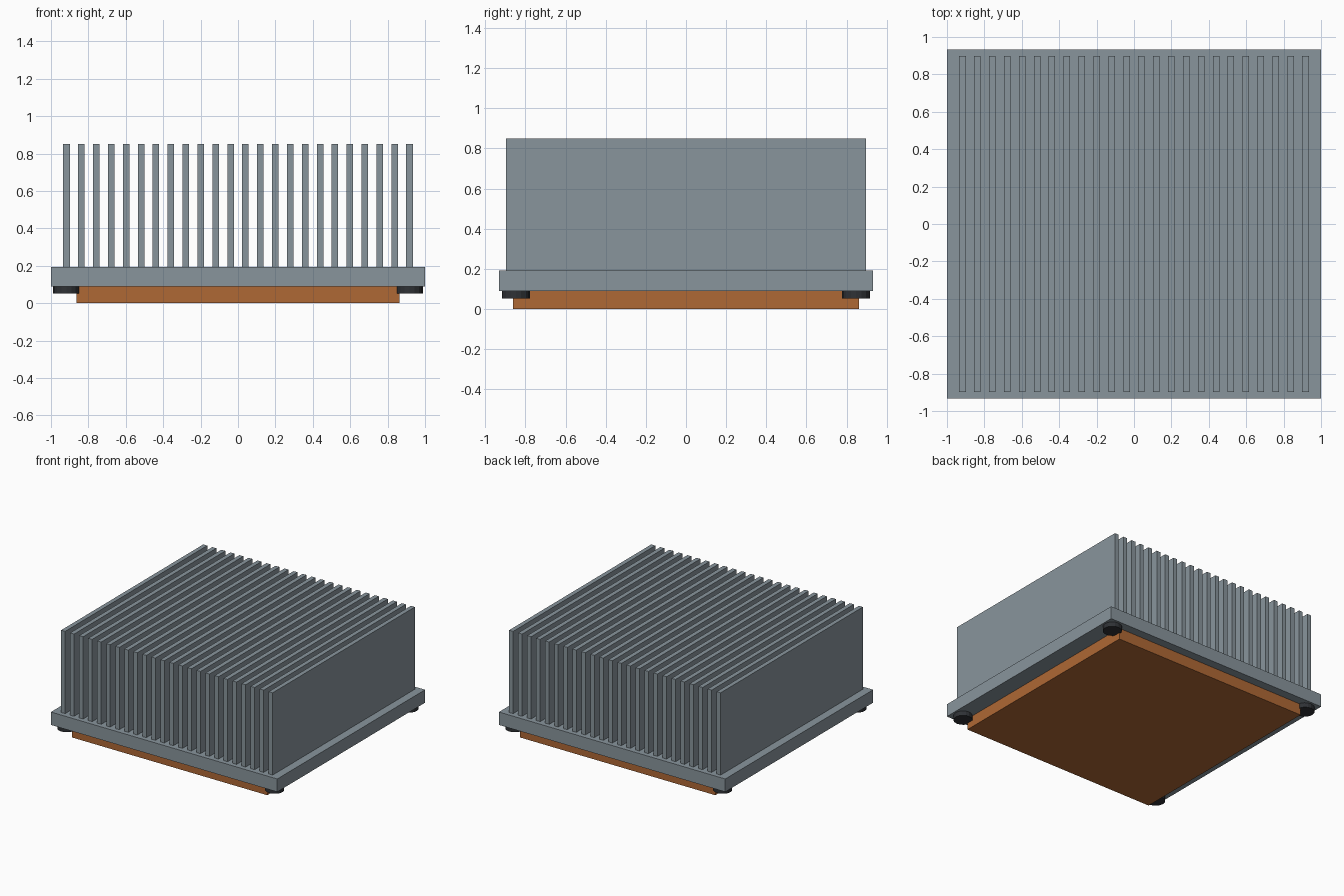
import bpy
import bmesh
from mathutils import Matrix

cube = bpy.data.objects.get("Cube")
if cube:
    bpy.data.objects.remove(cube, do_unlink=True)


def material(name, rgb):
    mat = bpy.data.materials.new(name)
    mat.use_nodes = True
    color = (*rgb, 1.0)
    mat.diffuse_color = color
    mat.node_tree.nodes["Principled BSDF"].inputs["Base Color"].default_value = color
    return mat


def finish(name, bm, mat):
    mesh = bpy.data.meshes.new(name)
    bm.to_mesh(mesh)
    bm.free()
    mesh.materials.append(mat)
    obj = bpy.data.objects.new(name, mesh)
    bpy.context.collection.objects.link(obj)
    return obj


def box(name, half_x, half_y, z0, z1, mat, x=0.0):
    bm = bmesh.new()
    place = Matrix.Translation((x, 0, (z0 + z1) / 2))
    size = Matrix.Diagonal((2 * half_x, 2 * half_y, z1 - z0, 1))
    bmesh.ops.create_cube(bm, size=1, matrix=place @ size)
    return finish(name, bm, mat)


def disc(name, x, y, radius, z0, z1, mat):
    bm = bmesh.new()
    bmesh.ops.create_cone(bm, cap_ends=True, segments=16, radius1=radius, radius2=radius,
                          depth=z1 - z0, matrix=Matrix.Translation((x, y, (z0 + z1) / 2)))
    return finish(name, bm, mat)


aluminium = material("aluminium grey", (0.25, 0.30, 0.335))
copper = material("copper", (0.43, 0.138, 0.035))
rubber = material("dark rubber", (0.028, 0.031, 0.036))

# Base plate and the copper contact slab beneath it
BASE_BOTTOM, BASE_TOP = 0.09, 0.193
box("base_plate", 1.0, 0.933, BASE_BOTTOM, BASE_TOP, aluminium)
box("contact_slab", 0.863, 0.863, 0, BASE_BOTTOM, copper)

# Row of thin cooling fins
FINS, OUTER = 24, 0.917
for i in range(FINS):
    x = OUTER * (2 * i / (FINS - 1) - 1)
    box(f"fin_{i + 1}", 0.0175, 0.897, BASE_TOP, 0.85, aluminium, x)

# Round feet under the four corners
for side, sx in (("right", -1), ("left", 1)):
    for end, sy in (("front", -1), ("back", 1)):
        disc(f"{end}_{side}_foot", sx * 0.918, sy * 0.848, 0.07, 0.053, BASE_BOTTOM, rubber)
